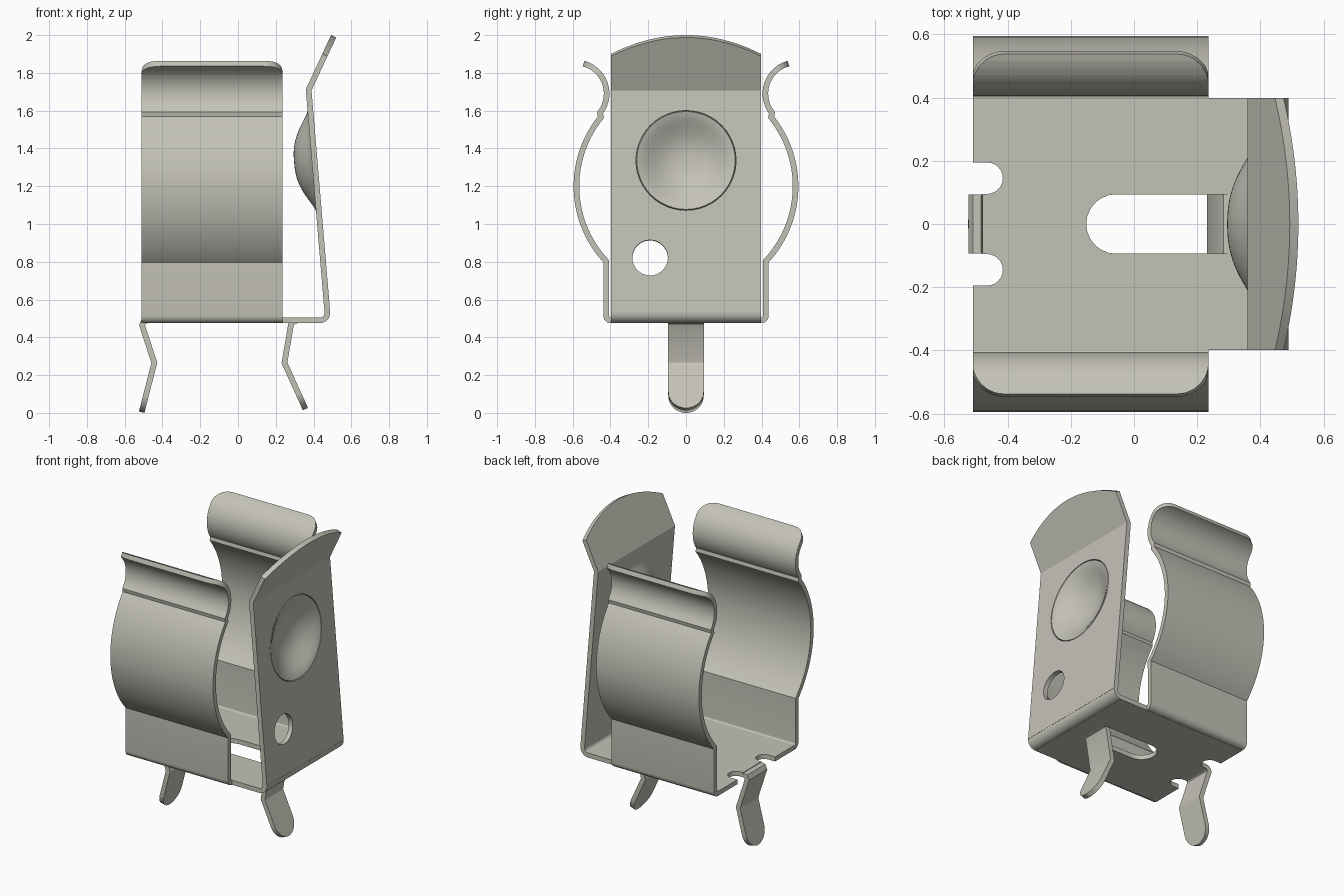
import bpy
import bmesh
from math import sin, cos, pi, radians, hypot, sqrt
from mathutils import Matrix, Vector

THICK = 0.03
WIDE = 0.398      # half width of base and end plate

cube = bpy.data.objects.get("Cube")
if cube:
    bpy.data.objects.remove(cube, do_unlink=True)

metal = bpy.data.materials.new("warm grey metal")
metal.use_nodes = True
COLOUR = (0.55, 0.54, 0.475, 1)
metal.diffuse_color = COLOUR
metal.node_tree.nodes["Principled BSDF"].inputs["Base Color"].default_value = COLOUR


def finish(name, bm, matrix=Matrix()):
    """Turn a thin surface into a solid sheet of metal."""
    bmesh.ops.recalc_face_normals(bm, faces=bm.faces)
    bm.transform(matrix)
    mesh = bpy.data.meshes.new(name)
    bm.to_mesh(mesh)
    bm.free()
    mesh.materials.append(metal)
    obj = bpy.data.objects.new(name, mesh)
    bpy.context.collection.objects.link(obj)
    bpy.ops.object.select_all(action='DESELECT')
    obj.select_set(True)
    bpy.context.view_layer.objects.active = obj
    solid = obj.modifiers.new("thickness", 'SOLIDIFY')
    solid.thickness = THICK
    solid.offset = 0
    solid.use_even_offset = True
    bpy.ops.object.modifier_apply(modifier=solid.name)
    bpy.ops.object.shade_smooth_by_angle(angle=radians(30))
    return obj


def arc(cx, cy, r, start, end, n=12):
    angles = [radians(start + (end - start) * i / n) for i in range(n + 1)]
    return [(cx + r * cos(a), cy + r * sin(a)) for a in angles]


def circle(cx, cy, r, n=48):
    return arc(cx, cy, r, 0, 360, n)[:-1]


def plate(name, loops, matrix):
    """Flat sheet: first loop is the outline, the others are holes."""
    bm = bmesh.new()
    edges = []
    for loop in loops:
        verts = [bm.verts.new((u, v, 0)) for u, v in loop]
        edges += [bm.edges.new((a, b)) for a, b in zip(verts, verts[1:] + verts[:1])]
    bmesh.ops.triangle_fill(bm, edges=edges, use_beauty=True, normal=(0, 0, 1))
    return finish(name, bm, matrix)


def strip(name, path, half, place, corner=0):
    """Bent sheet along a path, with rounded corners at its far end."""
    dist = [0]
    for a, b in zip(path, path[1:]):
        dist.append(dist[-1] + hypot(b[0] - a[0], b[1] - a[1]))
    total = dist[-1]
    stations = set(dist)
    if corner:
        stations |= {total - corner + corner * sin(k * pi / 20) for k in range(10)}
    bm = bmesh.new()
    rows = []
    last = -1
    for s in sorted(stations):
        if s - last < 0.0005:
            continue
        last = s
        i = max(k for k in range(len(path) - 1) if dist[k] <= s)
        t = (s - dist[i]) / (dist[i + 1] - dist[i])
        p, q = (path[i][j] + (path[i + 1][j] - path[i][j]) * t for j in (0, 1))
        d = max(0, s - (total - corner)) if corner else 0
        w = max(0.012, half - corner + sqrt(max(0, corner ** 2 - d ** 2)))
        rows.append([bm.verts.new(place(p, q, side * w)) for side in (-1, 1)])
    for (a, b), (c, d) in zip(rows, rows[1:]):
        bm.faces.new((a, b, d, c))
    return finish(name, bm)


def frame(origin, up):
    """Local x runs along world y, local y along the given direction."""
    across, up = Vector((0, 1, 0)), Vector(up).normalized()
    m = Matrix((across, up, across.cross(up))).transposed().to_4x4()
    return Matrix.Translation(origin) @ m


# Base with two notches and a long slot
BACK, LEG = -0.51, 0.094
outline = [(BACK, -WIDE), (0.433, -WIDE), (0.433, WIDE), (BACK, WIDE), (BACK, 0.195)]
outline += arc(-0.465, 0.145, 0.05, 90, -90)
outline += [(-0.48, 0.095), (-0.48, -0.095)]
outline += arc(-0.465, -0.145, 0.05, 90, -90)
outline += [(BACK, -0.195)]
slot = arc(-0.057, 0, LEG, 90, 270) + [(0.315, -LEG), (0.315, LEG)]
plate("base", [outline, slot], Matrix.Translation((0, 0, 0.49)))

# Spring arms: bent foot, upright, round cradle and outward curl
arm = arc(0.398, 0.515, 0.025, -90, 0, 6)
arm += arc(0, 1.2, 0.58, -43.3, 39, 28)
arm += arc(0.585, 1.69, 0.165, 218, 105, 14)
for name, side in (("front_arm", -1), ("rear_arm", 1)):
    strip(name, arm, 0.3725,
          lambda p, q, w, side=side: (w - 0.1375, side * p, q), corner=0.1)

# Legs with rounded tips


def along_x(p, q, w):
    return (p, w, q)


strip("outer_leg", [(-0.48, 0.49), (-0.499, 0.484), (-0.508, 0.465),
                    (-0.443, 0.265), (-0.51, 0.004)], LEG, along_x, corner=LEG)
strip("inner_leg", [(0.315, 0.49), (0.293, 0.484), (0.28, 0.465),
                    (0.246, 0.265), (0.357, 0.02)], LEG, along_x, corner=LEG)

# End plate: bend, leaning wall with holes, pressed dimple, flared flap
strip("end_bend", arc(0.433, 0.53, 0.04, -90, 4.8, 10), WIDE, along_x)
KINK = (0.374, 0, 1.71)
MITRE = 0.004
wall = frame(KINK, (-0.099, 0, 1.177))
DIMPLE_Y, DIMPLE_R, DEPTH = -0.376, 0.265, 0.094
plate("end_wall",
      [[(-WIDE, -1.181), (WIDE, -1.181), (WIDE, MITRE), (-WIDE, MITRE)],
       circle(0, DIMPLE_Y, DIMPLE_R), circle(-0.19, -0.893, 0.094)], wall)

bm = bmesh.new()
RINGS = 14
rings = []
for k in range(RINGS, 0, -1):
    t = k / RINGS
    z = -DEPTH * (1 - t ** 2.5) ** 1.5
    rings.append([bm.verts.new((u, v, z)) for u, v in circle(0, DIMPLE_Y, DIMPLE_R * t)])
apex = bm.verts.new((0, DIMPLE_Y, -DEPTH))
for i in range(48):
    j = (i + 1) % 48
    for a, b in zip(rings, rings[1:]):
        bm.faces.new((a[i], a[j], b[j], b[i]))
    bm.faces.new((rings[-1][i], rings[-1][j], apex))
finish("dimple", bm, wall)

crown = [(WIDE * (1 - k / 12), 0.313 - 0.11 * (1 - k / 12) ** 2) for k in range(25)]
plate("flared_flap", [[(-WIDE, -MITRE), (WIDE, -MITRE)] + crown],
      frame(KINK, (0.133, 0, 0.285)))
